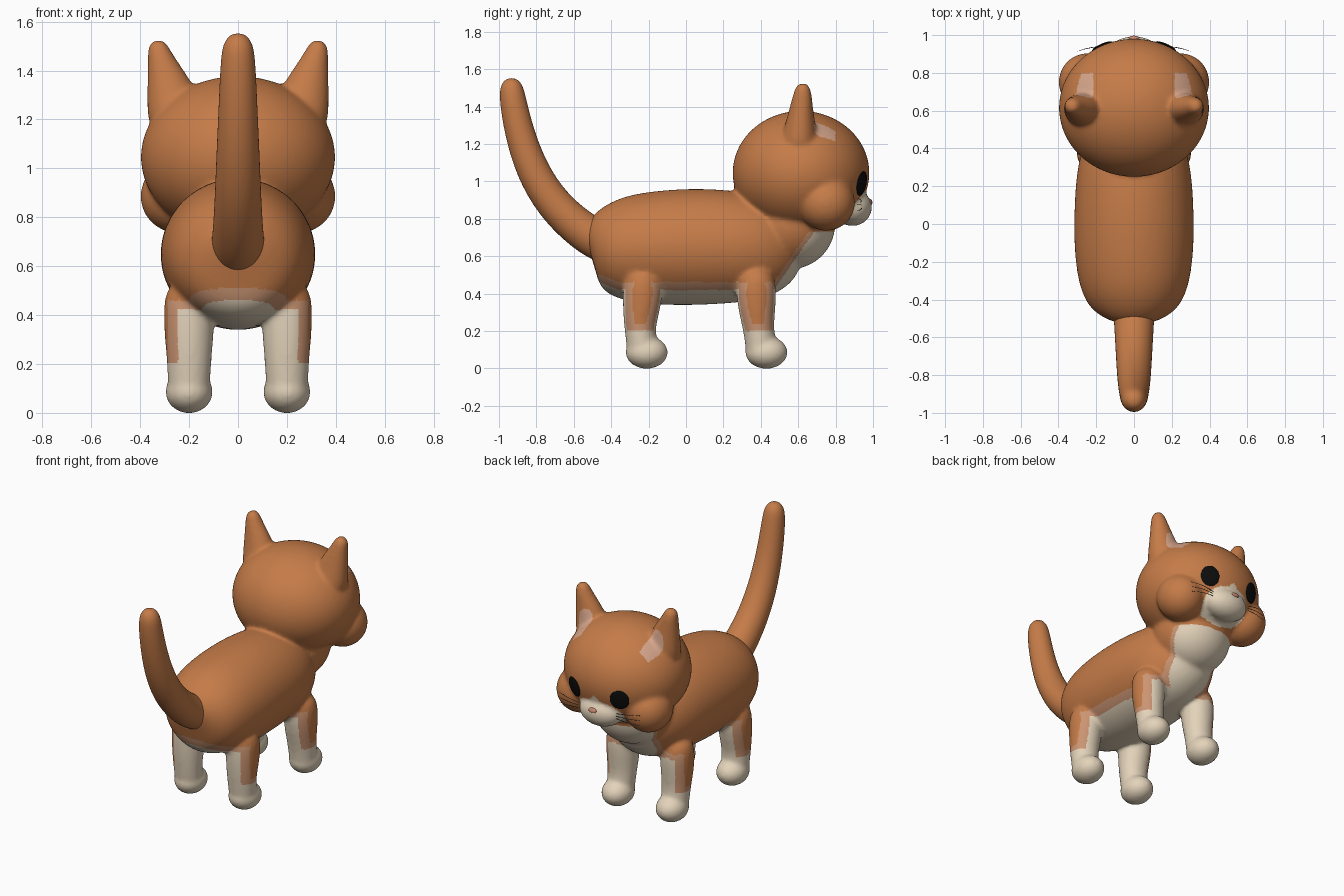
import bpy, bmesh, math
from mathutils import Vector, Matrix
from mathutils.bvhtree import BVHTree

cube = bpy.data.objects.get("Cube")
if cube:
    bpy.data.objects.remove(cube, do_unlink=True)


def material(name, rgb, roughness=0.7):
    m = bpy.data.materials.new(name)
    m.use_nodes = True
    m.diffuse_color = (*rgb, 1)
    bsdf = m.node_tree.nodes["Principled BSDF"]
    bsdf.inputs["Base Color"].default_value = (*rgb, 1)
    bsdf.inputs["Roughness"].default_value = roughness
    return m


ORANGE = material("orange fur", (0.56, 0.2, 0.065))
CREAM = material("cream fur", (0.77, 0.65, 0.49))
BLEND = material("faded fur", (0.6, 0.3, 0.17))
PINK = material("inner ear pink", (0.68, 0.38, 0.26))
BLACK = material("eye black", (0.004, 0.004, 0.004))
NOSE = material("nose pink", (0.6, 0.25, 0.17))
GREY = material("whisker grey", (0.06, 0.06, 0.06))


def loft(bm, stations, side=(1, 0, 0), segments=16):
    """Closed tube through (centre, radius along side, other radius)."""
    side = Vector(side)
    centres = [Vector(s[0]) for s in stations]
    rings = []
    for i, (_, ra, rb) in enumerate(stations):
        tangent = centres[min(i + 1, len(centres) - 1)] - centres[max(i - 1, 0)]
        a = (side - tangent * side.dot(tangent) / tangent.length_squared).normalized()
        b = tangent.cross(a).normalized()
        ring = []
        for k in range(segments):
            t = math.tau * k / segments
            ring.append(bm.verts.new(centres[i] + a * ra * math.cos(t) + b * rb * math.sin(t)))
        rings.append(ring)
    for r0, r1 in zip(rings, rings[1:]):
        for k in range(segments):
            n = (k + 1) % segments
            bm.faces.new((r0[k], r0[n], r1[n], r1[k]))
    bm.faces.new(rings[0][::-1])
    bm.faces.new(rings[-1])


def ball(bm, centre, radii, rotation=Matrix()):
    m = Matrix.Translation(centre) @ rotation @ Matrix.Diagonal((*radii, 1))
    bmesh.ops.create_uvsphere(bm, u_segments=32, v_segments=16, radius=1, matrix=m)


def finish(name, bm, mats, subdivision=0):
    bmesh.ops.recalc_face_normals(bm, faces=bm.faces)
    mesh = bpy.data.meshes.new(name)
    bm.to_mesh(mesh)
    bm.free()
    for m in mats:
        mesh.materials.append(m)
    mesh.polygons.foreach_set("use_smooth", [True] * len(mesh.polygons))
    obj = bpy.data.objects.new(name, mesh)
    bpy.context.collection.objects.link(obj)
    if subdivision:
        mod = obj.modifiers.new("Subdivision", "SUBSURF")
        mod.levels = mod.render_levels = subdivision
    return obj


# Torso, neck and head masses
bm = bmesh.new()
torso = [(-.515, .62, .1, .12), (-.485, .63, .19, .19), (-.42, .63, .26, .25),
         (-.3, .64, .305, .295), (-.12, .645, .325, .315), (.05, .65, .325, .32),
         (.25, .65, .315, .31), (.4, .64, .285, .285), (.53, .62, .22, .23),
         (.63, .6, .1, .11)]
loft(bm, [((0, y, z), rx, rz) for y, z, rx, rz in torso])
ball(bm, (0, .56, .77), (.25, .24, .24))
ball(bm, (0, .615, 1.045), (.402, .37, .333))
ball(bm, (0, .89, .86), (.15, .105, .1))

# Legs, cheeks and ears on both sides
for s in (-1, 1):
    for foot, knee, hip in ((-.21, -.25, -.23), (.43, .385, .375)):
        loft(bm, [((s * .2, hip, .55), .1, .1), ((s * .2, hip, .38), .11, .115),
                  ((s * .2, knee, .22), .093, .083), ((s * .2, knee + .015, .13), .09, .085),
                  ((s * .2, knee + .015, .05), .08, .08)])
        ball(bm, (s * .2, foot, .085), (.098, .114, .088))
    ball(bm, (s * .25, .75, .885), (.15, .155, .15))
    loft(bm, [((s * .25, .6, 1.16), .12, .11), ((s * .265, .61, 1.27), .112, .092),
              ((s * .29, .615, 1.36), .087, .07), ((s * .318, .622, 1.45), .055, .054),
              ((s * .33, .625, 1.505), .042, .042), ((s * .333, .625, 1.525), .02, .02)])

# Fuse the masses into one soft skin
rough = finish("body_rough", bm, [ORANGE], 2)
remesh = rough.modifiers.new("Fuse", "REMESH")
remesh.mode = 'VOXEL'
remesh.voxel_size = 0.011
smooth = rough.modifiers.new("Soften", "SMOOTH")
smooth.factor = 0.5
smooth.iterations = 14
bpy.context.view_layer.update()
skin = bpy.data.meshes.new_from_object(rough.evaluated_get(bpy.context.evaluated_depsgraph_get()))
bpy.data.objects.remove(rough, do_unlink=True)
bm = bmesh.new()
bm.from_mesh(skin)
bpy.data.meshes.remove(skin)
floor = min(v.co.z for v in bm.verts)
bmesh.ops.translate(bm, verts=bm.verts, vec=(0, 0, -floor))


def fur(c, normal):
    """Index of the fur colour at a point on the skin."""
    x, y, z = abs(c.x), c.y, c.z
    if y > .8 and z > .74:
        oval = (x / .165) ** 2 + ((z - .85) / .105) ** 2 < 1
        peak = z > .85 and z < .985 - x * .9 and x < .1
        return 1 if oval or peak else 0
    if z > 1.15:
        ear = ((x - .265) / .05) ** 2 + ((z - 1.3) / .085) ** 2
        return 3 if ear < 1 and normal.y > .2 and y > .6 else 0
    if z > .73:
        return 0
    edge = .42 + max(0, y - .47) * 1.45 + max(0, -.36 - y) * .4
    depth = max(min(edge - z, .245 - x), .2 - z)
    return 1 if depth > 0 else 2 if depth > -.042 else 0


for f in bm.faces:
    f.material_index = fur(f.calc_center_median(), f.normal)
surface = BVHTree.FromBMesh(bm)
finish("cat_body", bm, [ORANGE, CREAM, BLEND, PINK])

# Tail
bm = bmesh.new()
tail = [(-.4, .66, .11), (-.46, .68, .112), (-.57, .745, .105), (-.715, .88, .097),
        (-.825, 1.06, .09), (-.895, 1.27, .08), (-.93, 1.46, .072), (-.934, 1.52, .058),
        (-.935, 1.553, .025)]
loft(bm, [((0, y, z), r, r) for y, z, r in tail])
finish("tail", bm, [ORANGE], 2)


def plate(name, target, radii, mat):
    """Flat oval laid on the skin nearest to the target."""
    point, normal, _, _ = surface.find_nearest(Vector(target))
    bm = bmesh.new()
    ball(bm, point, radii, normal.to_track_quat('Z', 'Y').to_matrix().to_4x4())
    finish(name, bm, [mat])


# Face details
plate("nose", (0, 1.02, .905), (.028, .016, .009), NOSE)
for s, label in ((-1, "right"), (1, "left")):
    plate(label + "_eye", (s * .175, .96, .985), (.06, .067, .01), BLACK)
    bm = bmesh.new()
    for i in (-1, 0, 1):
        root = surface.find_nearest(Vector((s * .16, .96, .875 + i * .02)))[0]
        tip = Vector((s * .31, .91, .875 + i * .035))
        middle = (root + tip) / 2 + Vector((0, .02, .004))
        loft(bm, [(p, r, r) for p, r in ((root, .0025), (middle, .002), (tip, .001))],
             side=(0, 0, 1), segments=6)
    finish(label + "_whiskers", bm, [GREY], 1)
